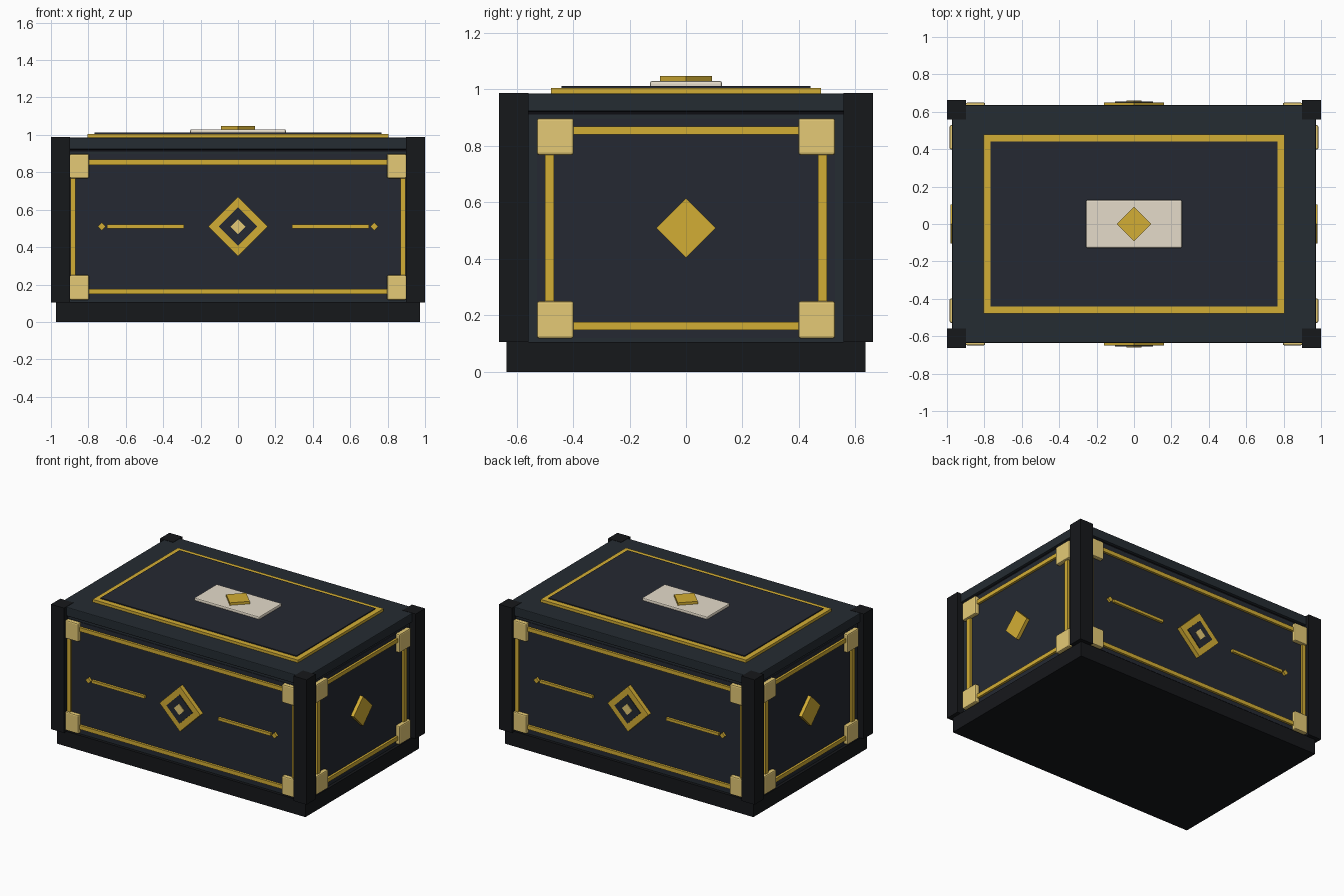
import bpy, bmesh
from math import pi
from mathutils import Matrix, Vector

if "Cube" in bpy.data.objects:
    bpy.data.objects.remove(bpy.data.objects["Cube"])


def mat(name, r, g, b):
    m = bpy.data.materials.new(name)
    m.diffuse_color = (r, g, b, 1)
    m.use_nodes = True
    m.node_tree.nodes["Principled BSDF"].inputs["Base Color"].default_value = m.diffuse_color
    return m


NAVY = mat("navy_wood", 0.018, 0.025, 0.032)
PANEL = mat("panel_wood", 0.018, 0.022, 0.032)
BLACK = mat("dark_wood", 0.008, 0.009, 0.011)
SEAM = mat("seam_black", 0.004, 0.004, 0.006)
GOLD = mat("gold", 0.65, 0.42, 0.035)
PALE = mat("pale_gold", 0.78, 0.59, 0.18)
IVORY = mat("ivory", 0.78, 0.71, 0.59)


def finish(name, bm, m, rot, bevel):
    bm.transform(rot)
    bmesh.ops.recalc_face_normals(bm, faces=bm.faces)
    me = bpy.data.meshes.new(name)
    bm.to_mesh(me)
    bm.free()
    me.materials.append(m)
    ob = bpy.data.objects.new(name, me)
    bpy.context.collection.objects.link(ob)
    if bevel:
        b = ob.modifiers.new("bevel", 'BEVEL')
        b.width, b.segments = bevel, 2
    return ob


def box(name, lo, hi, m, bevel=0, rot=Matrix()):
    lo, hi = Vector(lo), Vector(hi)
    bm = bmesh.new()
    bmesh.ops.create_cube(bm, size=1)
    bm.transform(Matrix.Translation((lo + hi) / 2) @ Matrix.Diagonal((*(hi - lo), 1)))
    return finish(name, bm, m, rot, bevel)


def diamond(name, cx, cz, r, y0, y1, m, rot=Matrix(), hole=0):
    """Diamond prism in the xz plane, facing -y, from depth y0 out to y1."""
    bm = bmesh.new()
    dirs = [(1, 0), (0, 1), (-1, 0), (0, -1)]

    def ring(rad, y):
        return [bm.verts.new((cx + a * rad, -y, cz + b * rad)) for a, b in dirs]
    o0, o1 = ring(r, y0), ring(r, y1)
    loops = [o0, o1]
    if hole:
        loops += [ring(hole, y1), ring(hole, y0), o0]
    else:
        bm.faces.new(o0)
        bm.faces.new(o1)
    for a, b in zip(loops, loops[1:]):
        for i in range(4):
            j = (i + 1) % 4
            bm.faces.new((a[i], a[j], b[j], b[i]))
    return finish(name, bm, m, rot, 0)


# main case
box("plinth", (-.973, -.636, 0), (.973, .636, .106), BLACK)
box("body", (-.952, -.615, .1), (.952, .615, .912), NAVY)
box("lid_seam", (-.952, -.615, .911), (.952, .615, .923), SEAM)
box("lid", (-.972, -.636, .922), (.972, .636, .986), NAVY, .005)
for sx in (-1, 1):
    for sy in (-1, 1):
        xs, ys = sorted((sx * .898, sx)), sorted((sy * .558, sy * .662))
        box("corner_post", (xs[0], ys[0], .105), (xs[1], ys[1], .988), BLACK)


# panel, gold frame and corner plates, drawn facing -y then turned
def wall(side, rot, d, out, in_, plate):
    p = plate[0]
    box(side + "_panel", (-p, -d - .004, .12), (p, -d + .01, .898), PANEL, 0, rot)
    for z0, z1 in ((.148, .176), (.84, .868)):
        box(side + "_frame_rail", (-out, -d - .020, z0), (out, -d, z1), GOLD, 0, rot)
    for s in (-1, 1):
        a, b = sorted((s * out, s * in_))
        box(side + "_frame_stile", (a, -d - .020, .176), (b, -d, .84), GOLD, 0, rot)
        a, b = sorted((s * plate[0], s * plate[1]))
        for z0, z1 in ((.118, .25), (.768, .898)):
            box(side + "_corner_plate", (a, -d - .034, z0), (b, -d, z1), PALE, .008, rot)


for side, ang in (("front", 0), ("back", pi)):
    rot = Matrix.Rotation(ang, 4, 'Z')
    wall(side, rot, .615, .895, .868, (.9, .796))
    # central medallion
    diamond(side + "_medallion_ring", 0, .51, .16, .61, .650, GOLD, rot, hole=.09)
    diamond(side + "_medallion_core", 0, .51, .102, .61, .655, PANEL, rot)
    diamond(side + "_medallion_gem", 0, .51, .04, .64, .659, PALE, rot)
    # inlay bars with diamond tips
    for s in (-1, 1):
        a, b = sorted((s * .288, s * .70))
        box(side + "_inlay_bar", (a, -.636, .5), (b, -.61, .52), GOLD, 0, rot)
        diamond(side + "_inlay_tip", s * .728, .51, .021, .61, .636, GOLD, rot)

for side, ang in (("right", pi / 2), ("left", -pi / 2)):
    rot = Matrix.Rotation(ang, 4, 'Z')
    wall(side, rot, .952, .5, .468, (.528, .398))
    diamond(side + "_diamond", 0, .509, .105, .95, .98, GOLD, rot)

# lid decoration
for s in (-1, 1):
    a, b = sorted((s * .478, s * .44))
    box("lid_frame_long", (-.804, a, .98), (.804, b, 1.005), GOLD)
    a, b = sorted((s * .804, s * .767))
    box("lid_frame_short", (a, -.44, .98), (b, .44, 1.005), GOLD)
box("lid_panel", (-.767, -.441, .98), (.767, .441, 1.012), PANEL)
box("lid_plaque", (-.256, -.128, 1.0), (.256, .128, 1.03), IVORY, .008)
diamond("lid_diamond", 0, 0, .092, 1.025, 1.048, GOLD, Matrix.Rotation(-pi / 2, 4, 'X'))
